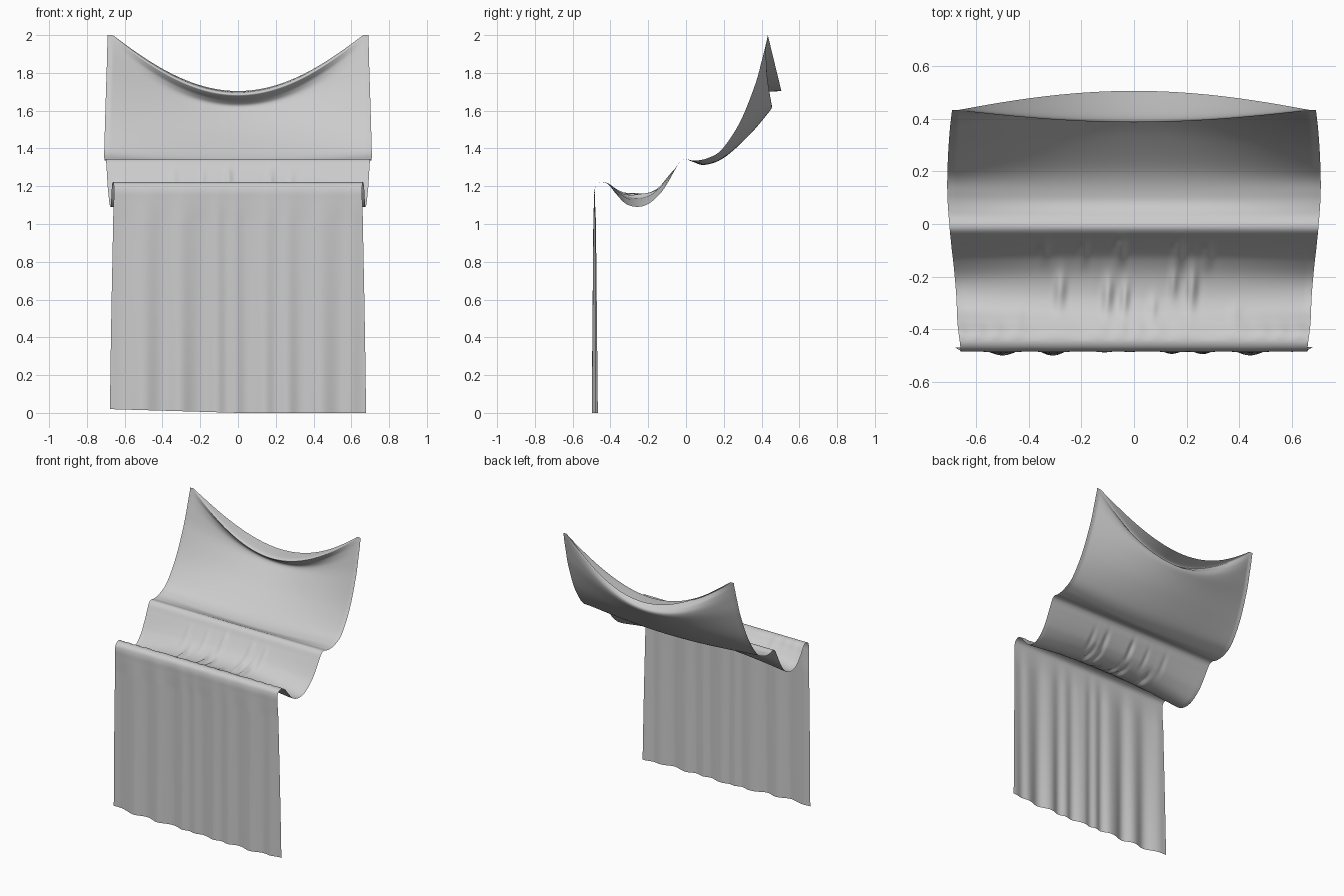
import bpy, bmesh, math

# Lengthwise profile: (edge y, edge z, centre y, centre z, half width)
ROWS = [
    (-.485, 0, -.485, 0, .678), (-.485, .3, -.485, .3, .674), (-.485, .6, -.485, .6, .669),
    (-.485, .85, -.485, .85, .664), (-.485, 1.02, -.485, 1.02, .661),
    (-.485, 1.12, -.485, 1.12, .658), (-.484, 1.175, -.484, 1.175, .657),
    (-.473, 1.207, -.473, 1.207, .658), (-.445, 1.221, -.445, 1.221, .661),
    (-.41, 1.210, -.41, 1.212, .666), (-.37, 1.16, -.375, 1.187, .67),
    (-.32, 1.108, -.33, 1.16, .672), (-.26, 1.091, -.27, 1.147, .675),
    (-.20, 1.106, -.20, 1.158, .68), (-.14, 1.157, -.14, 1.191, .686),
    (-.10, 1.213, -.10, 1.232, .691), (-.06, 1.284, -.06, 1.287, .695),
    (-.033, 1.33, -.033, 1.33, .698), (-.005, 1.344, -.005, 1.344, .70),
    (.04, 1.336, .04, 1.328, .704), (.11, 1.347, .10, 1.313, .708),
    (.19, 1.395, .20, 1.35, .708), (.286, 1.54, .33, 1.465, .704),
    (.365, 1.735, .425, 1.575, .698), (.40, 1.86, .455, 1.62, .694),
    (.42, 1.94, .437, 1.647, .692), (.428, 1.975, .402, 1.669, .69),
    (.431, 1.988, .386, 1.685, .69), (.432, 1.995, .41, 1.697, .69),
    (.433, 2.0, .505, 1.704, .69),
]
ACROSS, STEPS = 220, 8

# Hanging folds: (x, width, strength)
FOLDS = [(-.50, .065, 1), (-.31, .06, 1), (-.11, .045, .6), (-.01, .04, .45),
         (.14, .05, .8), (.26, .05, .85), (.44, .065, 1), (.59, .04, .4)]
# Creases in the sagging span: (x, y, width, length, height)
CREASES = [(-.28, -.25, .026, .07, .018), (-.05, -.10, .024, .05, .014),
           (-.10, -.27, .024, .07, .018), (-.035, -.28, .02, .06, .014),
           (.17, -.11, .026, .05, .012), (.22, -.24, .024, .08, .018),
           (.15, -.22, .02, .06, .012), (.28, -.12, .024, .05, .008),
           (.07, -.32, .022, .05, .008), (-.19, -.11, .022, .05, .007),
           (-.34, -.10, .025, .05, .006), (-.44, -.36, .03, .04, .005),
           (.38, -.35, .03, .04, .005)]


def bell(t):
    return math.exp(-t * t)


def spline(a, b, c, d, t):
    return [.5 * (2 * q + (r - p) * t + (2 * p - 5 * q + 4 * r - s) * t * t
                  + (3 * q - p - 3 * r + s) * t ** 3) for p, q, r, s in zip(a, b, c, d)]


def sample_rows():
    n = len(ROWS)
    out = []
    for i in range(n - 1):
        four = [ROWS[min(max(k, 0), n - 1)] for k in range(i - 1, i + 3)]
        out += [spline(*four, s / STEPS) for s in range(STEPS)]
    return out + [ROWS[-1]]


def cloth_point(row, u):
    ey, ez, cy, cz, half = row
    t = min(1, abs(u) / .96)
    w = (1 - t * t) * (1 - .14 * t * t)
    x, y, z = u * half, ey + (cy - ey) * w, ez + (cz - ez) * w
    # hanging curtain folds, deeper towards the hem
    if y < -.44:
        depth = .012 + .020 * max(0, 1 - z / 1.1)
        fade = min(1, max(0, (1.215 - z) / .2))
        wave = sum(s * bell((x - c) / d) for c, d, s in FOLDS)
        y += fade * (depth * (.55 - wave) + .001 * math.sin(50 * x + 2 * math.sin(9 * x)))
        z += .02 * max(0, -u) * max(0, 1 - z / 1.1)
    # soft gathers and creases between the two supports
    elif y < -.02:
        fade = min(1, (-.02 - y) / .06)
        for cx, c, d, l, h in CREASES:
            s = (x - cx - .06 * (y - c)) / d
            z += fade * h * bell(s) * (1 - .6 * s * s) * bell((y - c) / l)
        z += .002 * bell((y + .40) / .03) * math.sin(60 * x + 3 * math.sin(11 * x))
    return x, y, z


# Draped cloth sheet
bm = bmesh.new()
grid = [[bm.verts.new(cloth_point(r, 2 * i / ACROSS - 1)) for i in range(ACROSS + 1)]
        for r in sample_rows()]
for lo, hi in zip(grid, grid[1:]):
    for i in range(ACROSS):
        bm.faces.new((lo[i], lo[i + 1], hi[i + 1], hi[i])).smooth = True
mesh = bpy.data.meshes.new("draped_cloth")
bm.to_mesh(mesh)
bm.free()
bpy.context.collection.objects.link(bpy.data.objects.new("draped_cloth", mesh))
